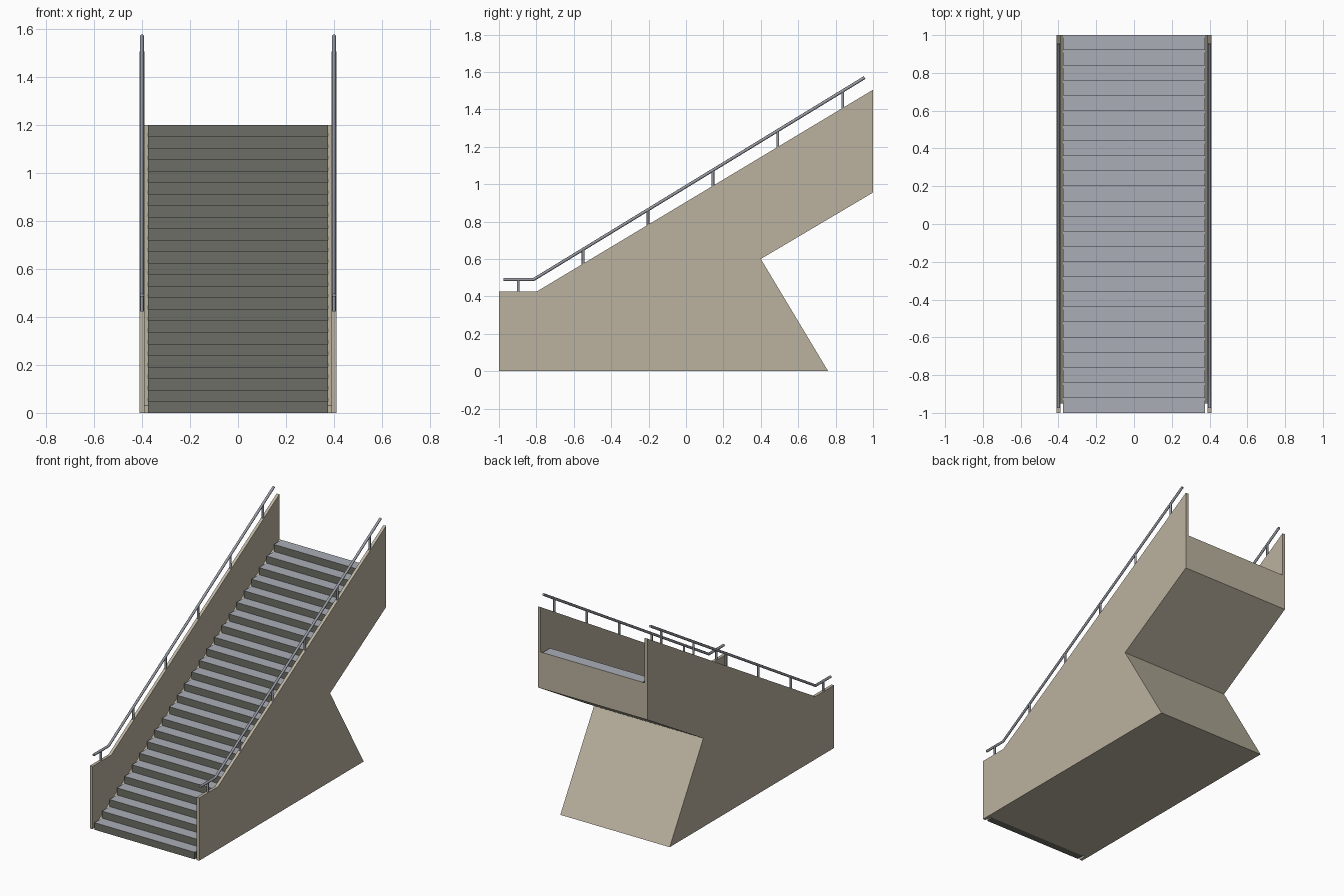
import bpy
import bmesh

cube = bpy.data.objects.get("Cube")
if cube:
    bpy.data.objects.remove(cube, do_unlink=True)


def material(name, rgb):
    mat = bpy.data.materials.new(name)
    mat.use_nodes = True
    mat.diffuse_color = (*rgb, 1)
    mat.node_tree.nodes["Principled BSDF"].inputs["Base Color"].default_value = (*rgb, 1)
    return mat


BEIGE = material("beige concrete", (0.50, 0.45, 0.35))
TREAD = material("tread grey", (0.40, 0.42, 0.47))
RISER = material("riser dark grey", (0.155, 0.155, 0.135))
METAL = material("rail metal", (0.32, 0.33, 0.37))


def extrude_profile(name, profile, x0, x1, mats):
    """Extrude a (y, z) outline from x0 to x1."""
    bm = bmesh.new()
    face = bm.faces.new([bm.verts.new((x0, y, z)) for y, z in profile])
    new = bmesh.ops.extrude_face_region(bm, geom=[face])["geom"]
    moved = [v for v in new if isinstance(v, bmesh.types.BMVert)]
    bmesh.ops.translate(bm, verts=moved, vec=(x1 - x0, 0, 0))
    bmesh.ops.recalc_face_normals(bm, faces=bm.faces)
    mesh = bpy.data.meshes.new(name)
    bm.to_mesh(mesh)
    bm.free()
    for mat in mats:
        mesh.materials.append(mat)
    obj = bpy.data.objects.new(name, mesh)
    bpy.context.collection.objects.link(obj)
    return obj


def tube(name, points, radius):
    """Round bar along a straight-segment path."""
    curve = bpy.data.curves.new(name, "CURVE")
    curve.dimensions = "3D"
    curve.bevel_depth = radius
    curve.bevel_resolution = 2
    curve.use_fill_caps = True
    spline = curve.splines.new("POLY")
    spline.points.add(len(points) - 1)
    for p, co in zip(spline.points, points):
        p.co = (*co, 1)
    curve.materials.append(METAL)
    obj = bpy.data.objects.new(name, curve)
    bpy.context.collection.objects.link(obj)


STEPS, RUN, RISE = 25, 0.08, 0.048
SLOPE = RISE / RUN
STAIR_X, INNER_X, OUTER_X, RAIL_X = 0.375, 0.39, 0.41, 0.40

# Sloping core with the soffit and leaning foot
underside = [(0.76, 0), (0.40, 0.60), (1, 0.955)]
extrude_profile("stair_core", [(-0.95, 0)] + underside + [(1, 1.2), (-0.95, 0.03)],
                -INNER_X, INNER_X, [BEIGE])

# Flight of steps: treads face up, everything else is riser colour
zigzag = []
for i in range(STEPS):
    y = -1 + i * RUN
    zigzag += [(y, i * RISE), (y, (i + 1) * RISE)]
zigzag += [(1, STEPS * RISE), (0.99, 1.15), (-0.95, 0)]
steps = extrude_profile("steps", zigzag, -STAIR_X, STAIR_X, [TREAD, RISER])
for poly in steps.data.polygons:
    poly.material_index = 0 if poly.normal.z > 0.9 else 1


def wall_top(y):
    return 0.425 + max(0, y + 0.8) * SLOPE


# Side walls, handrails and posts
for side, sx in (("left", 1), ("right", -1)):
    extrude_profile(side + "_wall",
                    [(-1, 0)] + underside + [(1, wall_top(1)), (-0.8, 0.425), (-1, 0.425)],
                    sx * INNER_X, sx * OUTER_X, [BEIGE])
    x = sx * RAIL_X
    tube(side + "_handrail", [(x, -0.975, 0.49), (x, -0.815, 0.49), (x, 0.955, 1.57)], 0.0085)
    for n in range(6):
        y = -0.897 + n * 0.347
        rail_z = 0.49 + max(0, y + 0.815) * 0.61
        tube(f"{side}_post_{n + 1}", [(x, y, wall_top(y) - 0.01), (x, y, rail_z)], 0.0075)
